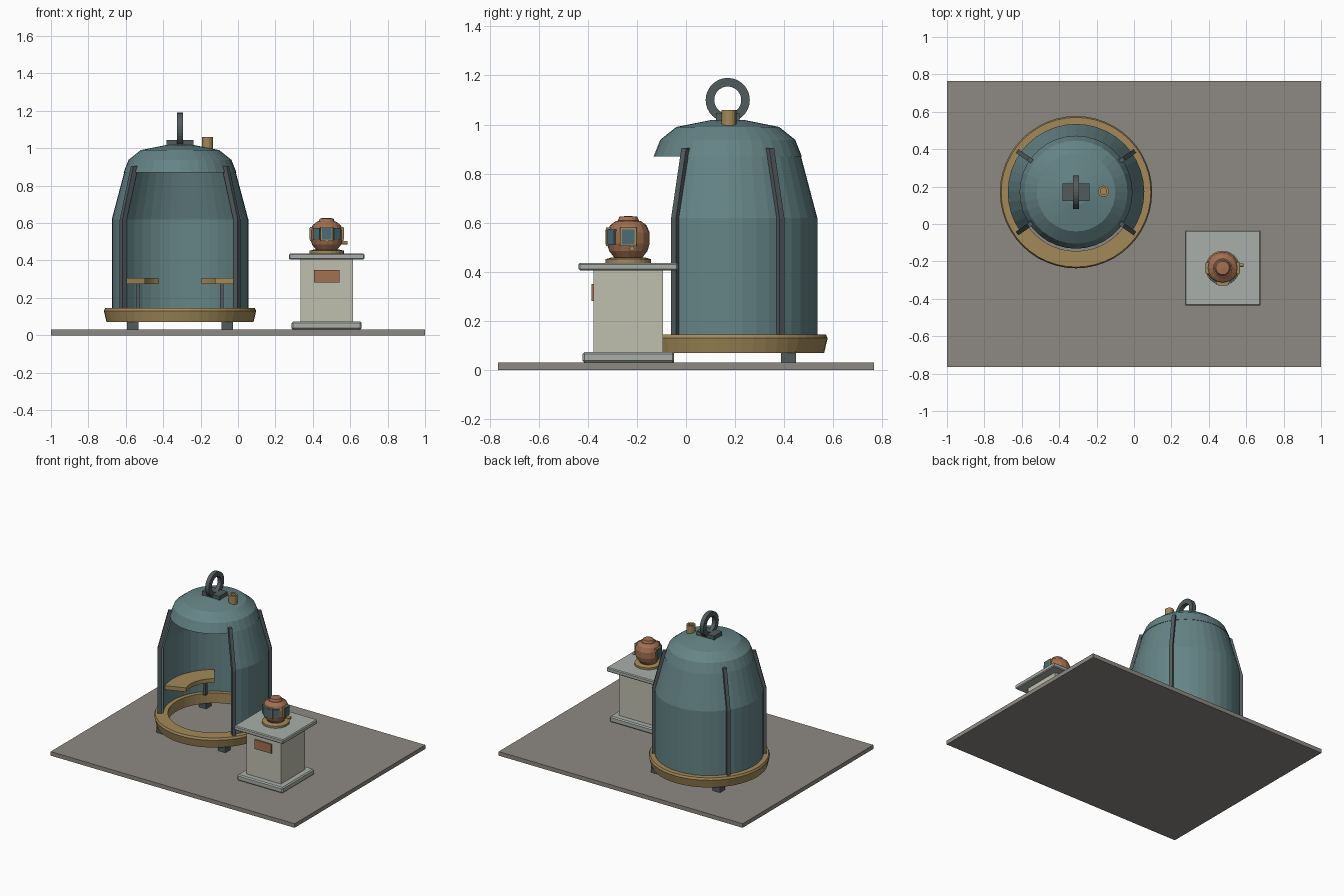
import bpy, bmesh
from math import sin, cos, radians, pi
from mathutils import Matrix, Vector

if "Cube" in bpy.data.objects:
    bpy.data.objects.remove(bpy.data.objects["Cube"])


def mat(name, rgb):
    m = bpy.data.materials.new(name)
    m.diffuse_color = (*rgb, 1)
    m.use_nodes = True
    m.node_tree.nodes["Principled BSDF"].inputs["Base Color"].default_value = m.diffuse_color
    return m


TEAL = mat("teal_paint", (.13, .23, .24))
BRASS = mat("brass", (.36, .25, .10))
COPPER = mat("copper", (.36, .16, .085))
FLOOR = mat("floor_grey", (.27, .25, .225))
STONE = mat("stone", (.52, .52, .43))
SLAB = mat("slab_grey", (.40, .43, .40))
IRON = mat("iron", (.085, .105, .11))
GLASS = mat("glass", (.07, .15, .18))


def finish(name, bm, m, M=Matrix()):
    bmesh.ops.remove_doubles(bm, verts=bm.verts, dist=1e-5)
    bmesh.ops.recalc_face_normals(bm, faces=bm.faces)
    me = bpy.data.meshes.new(name)
    bm.to_mesh(me)
    bm.free()
    me.transform(M)
    me.materials.append(m)
    ob = bpy.data.objects.new(name, me)
    bpy.context.collection.objects.link(ob)
    return ob


def box(name, lo, hi, m, bevel=0, M=Matrix()):
    bm = bmesh.new()
    bmesh.ops.create_cube(bm, size=1)
    for v in bm.verts:
        v.co = Vector([l + (c + .5) * (h - l) for l, h, c in zip(lo, hi, v.co)])
    if bevel:
        bmesh.ops.bevel(bm, geom=bm.edges[:], offset=bevel, segments=1, affect='EDGES')
    return finish(name, bm, m, M)


def lathe(name, prof, m, M, segs=32, a0=0, a1=360):
    """Sweep a closed (r, z) profile about z; partial sweeps get end caps."""
    bm = bmesh.new()
    full = a1 - a0 == 360
    rings = []
    for i in range(segs + (not full)):
        a = radians(a0 + (a1 - a0) * i / segs)
        rings.append([bm.verts.new((r * cos(a), r * sin(a), z)) for r, z in prof])
    n = len(prof)
    for i in range(segs):
        p, q = rings[i], rings[(i + 1) % len(rings)]
        for j in range(n):
            k = (j + 1) % n
            if prof[j][0] or prof[k][0]:
                bm.faces.new((p[j], q[j], q[k], p[k]))
    if not full:
        bm.faces.new(rings[0])
        bm.faces.new(rings[-1])
    return finish(name, bm, m, M)


def rib(name, prof, width, m, M):
    """Extrude an (r, z) outline sideways."""
    bm = bmesh.new()
    f = bm.faces.new([bm.verts.new((r, -width / 2, z)) for r, z in prof])
    g = bmesh.ops.extrude_face_region(bm, geom=[f])['geom']
    bmesh.ops.translate(bm, vec=(0, width, 0), verts=[v for v in g if isinstance(v, bmesh.types.BMVert)])
    return finish(name, bm, m, M)


def rotz(deg):
    return Matrix.Rotation(radians(deg), 4, 'Z')


# Floor slab
box("floor", (-1, -.765, 0), (1, .765, .03), FLOOR)

# Diving bell: base ring, open-fronted shell, domed cap
B = Matrix.Translation((-.31, .17, 0))
lathe("base_ring", [(.315, .07), (.393, .07), (.407, .13), (.40, .145), (.315, .145)], BRASS, B, 48)
lathe("bell_shell", [(.365, .12), (.365, .62), (.296, .88), (.276, .88), (.345, .62), (.345, .12)],
      TEAL, B, 28, -35, 215)
lathe("bell_cap", [(.302, .87), (.275, .938), (.21, .99), (.07, 1.018), (0, 1.02),
                   (0, 1.0), (.07, .998), (.20, .97), (.255, .925), (.28, .87)], TEAL, B, 36)

# Ribs and feet
for i, a in enumerate((35, 145, 215, 325)):
    rib(f"rib_{i}", [(.355, .14), (.385, .14), (.385, .62), (.312, .905), (.28, .905), (.355, .62)],
        .024, IRON, B @ rotz(a))
for sx in (-1, 1):
    for sy in (-1, 1):
        x, y = sx * .253, sy * .248
        box("foot", (x - .03, y - .03, .03), (x + .03, y + .03, .075), IRON, 0, B)

# Curved benches with posts
for side, a0, post in (("left", 125, 137), ("right", -20, 43)):
    lathe(f"bench_{side}", [(.20, .275), (.348, .275), (.348, .305), (.20, .305)],
          BRASS, B, 10, a0, a0 + 75)
    x, y = .305 * cos(radians(post)), .305 * sin(radians(post))
    box(f"bench_post_{side}", (x - .01, y - .01, .14), (x + .01, y + .01, .28), IRON, 0, B)

# Lifting eye, plate and air pipe
box("lifting_plate", (-.072, -.047, 1.01), (.072, .047, 1.045), IRON, 0, B)
lathe("lifting_eye", [(.055, -.015), (.09, -.015), (.09, .015), (.055, .015)], IRON,
      B @ Matrix.Translation((0, 0, 1.1)) @ Matrix.Rotation(pi / 2, 4, 'Y'), 32)
lathe("air_pipe", [(0, .99), (.03, .99), (.03, 1.06), (.017, 1.06), (.017, 1.02), (0, 1.02)], BRASS,
      B @ Matrix.Translation((.147, .005, 0)), 16)

# Pedestal
P = Matrix.Translation((.474, -.235, 0))
box("pedestal_plinth", (-.187, -.187, .03), (.187, .187, .073), SLAB, .008, P)
box("pedestal_body", (-.141, -.141, .07), (.141, .141, .41), STONE, 0, P)
box("pedestal_top", (-.202, -.202, .405), (.202, .202, .437), SLAB, .006, P)
box("plaque", (-.068, -.151, .282), (.068, -.139, .35), COPPER, 0, P)

# Helmet: collar, faceted globe, cap
lathe("helmet_collar", [(0, .435), (.092, .435), (.092, .452), (.07, .458), (0, .458)], BRASS, P, 24)
lathe("helmet_globe", [(0, .45), (.055, .455), (.078, .485), (.087, .515), (.087, .56), (.074, .59),
                       (.05, .608), (0, .61)], COPPER, P, 16)
lathe("helmet_cap", [(0, .595), (.045, .605), (.036, .625), (0, .628)], COPPER, P, 16)

# Windows at front and both sides
for name, a in (("front", -90), ("left", 180), ("right", 0)):
    W = P @ rotz(a)
    box(f"window_frame_{name}", (.07, -.033, .505), (.09, .033, .58), BRASS, 0, W)
    box(f"window_glass_{name}", (.08, -.026, .512), (.093, .026, .573), GLASS, 0, W)
for a in (-128, -52):
    box("window_side_pane", (.07, -.022, .512), (.09, .022, .573), GLASS, 0, P @ rotz(a))

# Side valve
lathe("helmet_valve", [(0, .06), (.01, .06), (.01, .112), (0, .112)], BRASS,
      P @ Matrix.Translation((0, .015, .495)) @ Matrix.Rotation(pi / 2, 4, 'Y'), 12)
